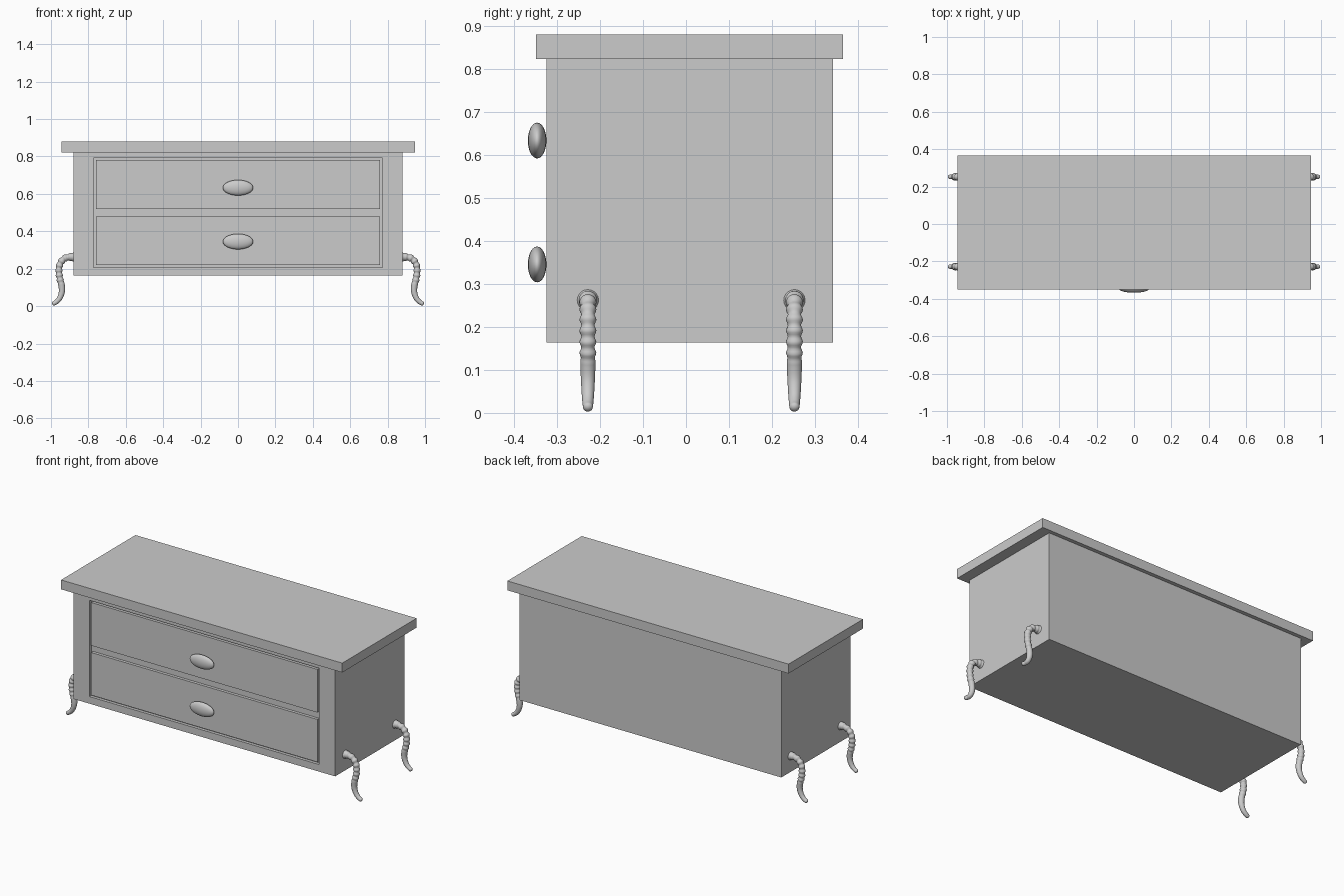
import bpy, bmesh, math
from mathutils import Vector

if "Cube" in bpy.data.objects:
    bpy.data.objects.remove(bpy.data.objects["Cube"])


def add_object(name, bm, smooth=False):
    bmesh.ops.recalc_face_normals(bm, faces=bm.faces)
    mesh = bpy.data.meshes.new(name)
    if smooth:
        for f in bm.faces:
            f.smooth = True
    bm.to_mesh(mesh)
    bm.free()
    ob = bpy.data.objects.new(name, mesh)
    bpy.context.collection.objects.link(ob)
    return ob


def box(name, x, y, z):
    bm = bmesh.new()
    bmesh.ops.create_cube(bm, size=1)
    for v in bm.verts:
        v.co = Vector([(r[0] + r[1]) / 2 + c * (r[1] - r[0]) for c, r in zip(v.co, (x, y, z))])
    return add_object(name, bm)


FRONT, BACK = -0.324, 0.342
GROOVE = 0.018          # depth of the recess around the drawers

# Top slab
box("top_slab", (-0.945, 0.945), (-0.349, 0.365), (0.822, 0.879))


# Cabinet body with a shallow recessed opening in the front face
def cabinet_body():
    bm = bmesh.new()

    def rect(x0, x1, z0, z1, y):
        return [bm.verts.new((x, y, z)) for x, z in ((x0, z0), (x1, z0), (x1, z1), (x0, z1))]

    loops = [rect(-0.88, 0.88, 0.164, 0.822, BACK),
             rect(-0.88, 0.88, 0.164, 0.822, FRONT),
             rect(-0.772, 0.772, 0.207, 0.792, FRONT),
             rect(-0.772, 0.772, 0.207, 0.792, FRONT + GROOVE)]
    bm.faces.new(loops[0])
    bm.faces.new(loops[-1])
    for a, b in zip(loops, loops[1:]):
        for i in range(4):
            j = (i + 1) % 4
            bm.faces.new((a[i], a[j], b[j], b[i]))
    return add_object("cabinet_body", bm)


cabinet_body()

# Drawer fronts with oval knobs
for name, z0, z1, knob_z in (("upper", 0.52, 0.782, 0.633), ("lower", 0.219, 0.478, 0.345)):
    box(name + "_drawer_front", (-0.76, 0.76), (FRONT, FRONT + GROOVE), (z0, z1))
    bm = bmesh.new()
    bmesh.ops.create_uvsphere(bm, u_segments=32, v_segments=20, radius=1)
    bmesh.ops.scale(bm, vec=(0.081, 0.0215, 0.0415), verts=bm.verts)
    bmesh.ops.translate(bm, vec=(0, -0.346, knob_z), verts=bm.verts)
    add_object(name + "_knob", bm, True)

# Leg centre line in x and z, leaving the side and curling down to the floor
PATH = [(0.872, 0.262), (0.90, 0.262), (0.928, 0.254), (0.948, 0.232), (0.957, 0.20),
        (0.954, 0.155), (0.943, 0.11), (0.942, 0.075), (0.954, 0.042), (0.972, 0.022), (0.993, 0.010)]


def spline(points, steps):
    p = [Vector((x, 0, z)) for x, z in points]
    p = [2 * p[0] - p[1]] + p + [2 * p[-1] - p[-2]]
    out = []
    for i in range(1, len(p) - 2):
        a, b, c, d = p[i - 1:i + 3]
        for s in range(steps):
            t = s / steps
            out.append(0.5 * (2 * b + (c - a) * t + (2 * a - 5 * b + 4 * c - d) * t ** 2
                              + (3 * b - a - 3 * c + d) * t ** 3))
    return out + [p[-2]]


def leg_radius(length, total):
    # Flared root, ringed upper part, smooth tapering foot with round tip
    root = 0.009 * math.exp(-(length / 0.02) ** 2)
    if length < 0.21:
        fade = min(1, length / 0.03, (0.21 - length) / 0.03)
        r = 0.0175 + root + 0.0022 * fade * math.cos(2 * math.pi * length / 0.026)
    else:
        r = 0.0175 - 0.0065 * ((length - 0.21) / (total - 0.21)) ** 1.3
    left = total - length
    if left < 0.008:
        r *= math.sqrt(max(0.1, 1 - (1 - left / 0.008) ** 2))
    return r


def leg(name, side, y, sides=20):
    pts = spline(PATH, 10)
    total = sum((b - a).length for a, b in zip(pts, pts[1:]))
    bm = bmesh.new()
    rings, length = [], 0
    for i, p in enumerate(pts):
        if i:
            length += (p - pts[i - 1]).length
        tan = (pts[min(i + 1, len(pts) - 1)] - pts[max(i - 1, 0)]).normalized()
        normal = tan.cross(Vector((0, 1, 0)))
        r = leg_radius(length, total)
        ring = []
        for k in range(sides):
            a = 2 * math.pi * k / sides
            q = p + r * (math.cos(a) * normal + math.sin(a) * Vector((0, 1, 0)))
            ring.append(bm.verts.new((side * q.x, q.y + y, max(q.z, 0))))
        rings.append(ring)
    for a, b in zip(rings, rings[1:]):
        for k in range(sides):
            j = (k + 1) % sides
            bm.faces.new((a[k], a[j], b[j], b[k]))
    bm.faces.new(rings[0])
    bm.faces.new(rings[-1])
    add_object(name, bm, True)


# Four legs on the cabinet sides
for side, sn in ((-1, "left"), (1, "right")):
    for y, yn in ((-0.228, "front"), (0.252, "back")):
        leg(f"{yn}_{sn}_leg", side, y)
